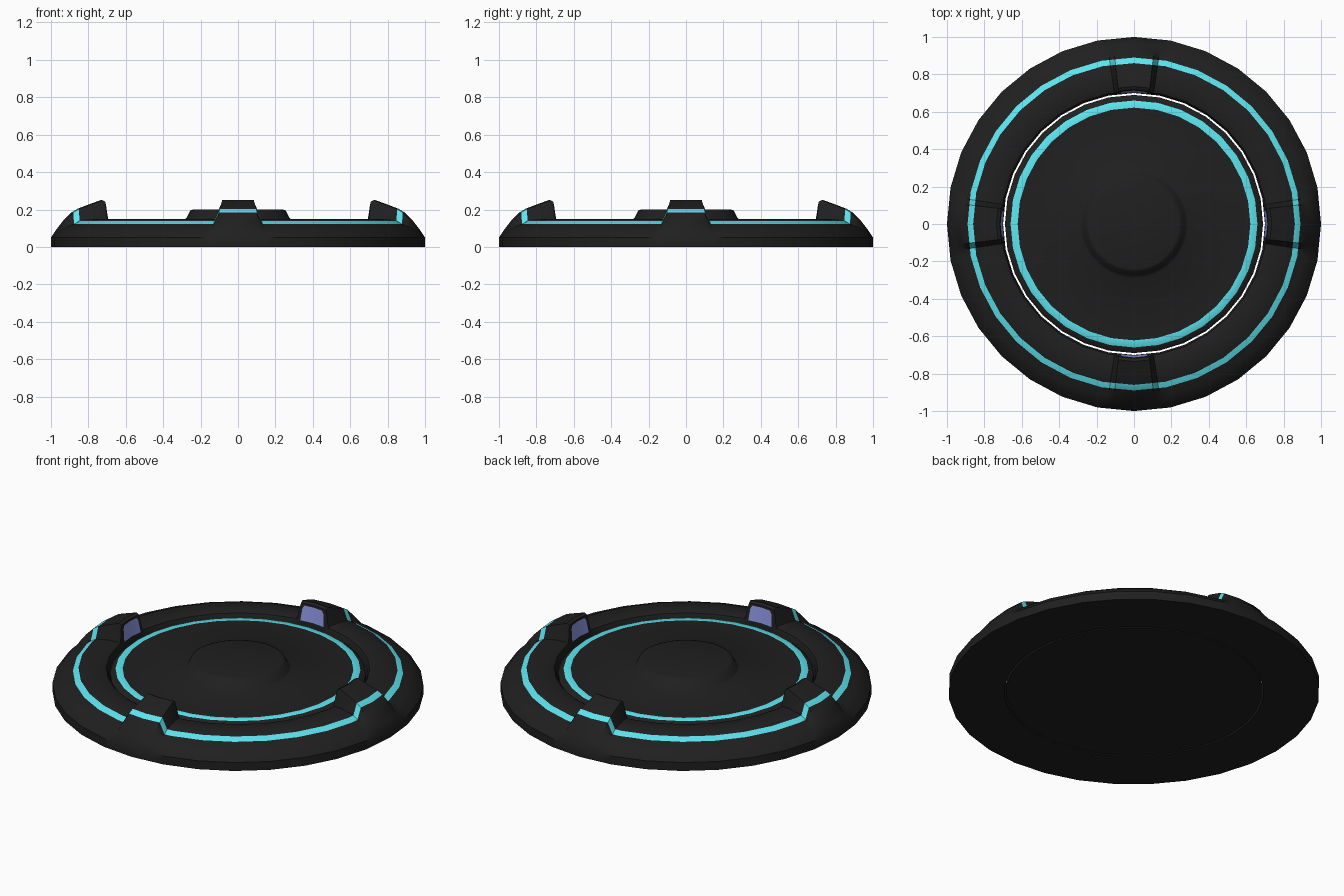
import bpy, bmesh
from math import sin, cos, radians

if "Cube" in bpy.data.objects:
    bpy.data.objects.remove(bpy.data.objects["Cube"])


def material(name, rgb):
    m = bpy.data.materials.new(name)
    m.diffuse_color = (*rgb, 1)
    m.use_nodes = True
    m.node_tree.nodes["Principled BSDF"].inputs["Base Color"].default_value = m.diffuse_color
    return m


BLACK = material("black_shell", (0.014, 0.014, 0.014))
CYAN = material("cyan_light", (0.11, 0.78, 0.87))
VIOLET = material("violet_panel", (0.27, 0.31, 0.78))


def finish(name, bm, mats, smooth_angle):
    bmesh.ops.remove_doubles(bm, verts=bm.verts, dist=1e-5)
    bmesh.ops.recalc_face_normals(bm, faces=bm.faces)
    me = bpy.data.meshes.new(name)
    bm.to_mesh(me)
    bm.free()
    for m in mats:
        me.materials.append(m)
    ob = bpy.data.objects.new(name, me)
    bpy.context.collection.objects.link(ob)
    bpy.ops.object.select_all(action='DESELECT')
    ob.select_set(True)
    bpy.context.view_layer.objects.active = ob
    bpy.ops.object.shade_smooth_by_angle(angle=radians(smooth_angle))
    return ob


def lathe(name, sections, closed, light_band, smooth_angle):
    """Sweep (angle, profile) sections round z; light_band is the glowing strip."""
    bm = bmesh.new()
    rows = [[bm.verts.new((r * k * cos(radians(a)), r * k * sin(radians(a)), z))
             for r, z in prof] for a, k, prof in sections]
    n = len(rows[0])
    for i, row in enumerate(rows):
        nxt = rows[(i + 1) % len(rows)]
        for j in range(n if closed else n - 1):
            k = (j + 1) % n
            f = bm.faces.new((row[j], row[k], nxt[k], nxt[j]))
            f.material_index = int(j == light_band)
    bmesh.ops.remove_doubles(bm, verts=bm.verts, dist=1e-5)
    return finish(name, bm, [BLACK, CYAN], smooth_angle)


STEP = 11.25


def chord(a):
    """Radius factor keeping extra vertices on the 32-sided outline."""
    return cos(radians(STEP / 2)) / cos(radians(a % STEP - STEP / 2))


# Outer ring: low profile, rising to a lug at each quarter turn
LOW = [(.70, 0), (1, 0), (1, .05), (.97, .085), (.93, .11), (.89, .122),
       (.86, .14), (.79, .15), (.725, .15), (.71, .143), (.70, .12)]
LUG = [(.70, 0), (1, 0), (1, .05), (.97, .095), (.935, .14), (.89, .185),
       (.86, .203), (.79, .23), (.735, .25), (.718, .242), (.702, .13)]
sections = []
for q in range(4):
    offsets = [(-8.5, LOW), (-6.6, LUG), (0, LUG), (6.6, LUG), (8.5, LOW)]
    offsets += [(STEP * i, LOW) for i in range(1, 8)]
    sections += [(90 * q + a, chord(a), p) for a, p in offsets]
lathe("outer_ring", sections, True, 5, 40)

# Centre pad with light ring and raised button
PAD = [(0, 0), (.69, 0), (.69, .115), (.66, .138), (.622, .14),
       (.29, .145), (.275, .155), (.255, .195), (.24, .2), (0, .2)]
lathe("centre_pad", [(STEP * i, 1, PAD) for i in range(32)], False, 3, 50)

# Violet panels on the inner faces of the lugs
for q in range(4):
    bm = bmesh.new()
    grid = [[bm.verts.new((r * chord(a) * cos(radians(90 * q + a)),
                           r * chord(a) * sin(radians(90 * q + a)), z))
             for a in (-w, 0, w)]
            for r, z, w in ((.7015, .145, 6.3), (.711, .215, 5.6), (.7135, .232, 4.6))]
    for i in range(2):
        for j in range(2):
            bm.faces.new((grid[i][j], grid[i][j + 1], grid[i + 1][j + 1], grid[i + 1][j]))
    ob = finish(f"lug_panel_{q + 1}", bm, [VIOLET], 40)
    # face the panel toward the centre
    n = ob.data.polygons[0].normal
    if n.x * cos(radians(90 * q)) + n.y * sin(radians(90 * q)) > 0:
        ob.data.flip_normals()
